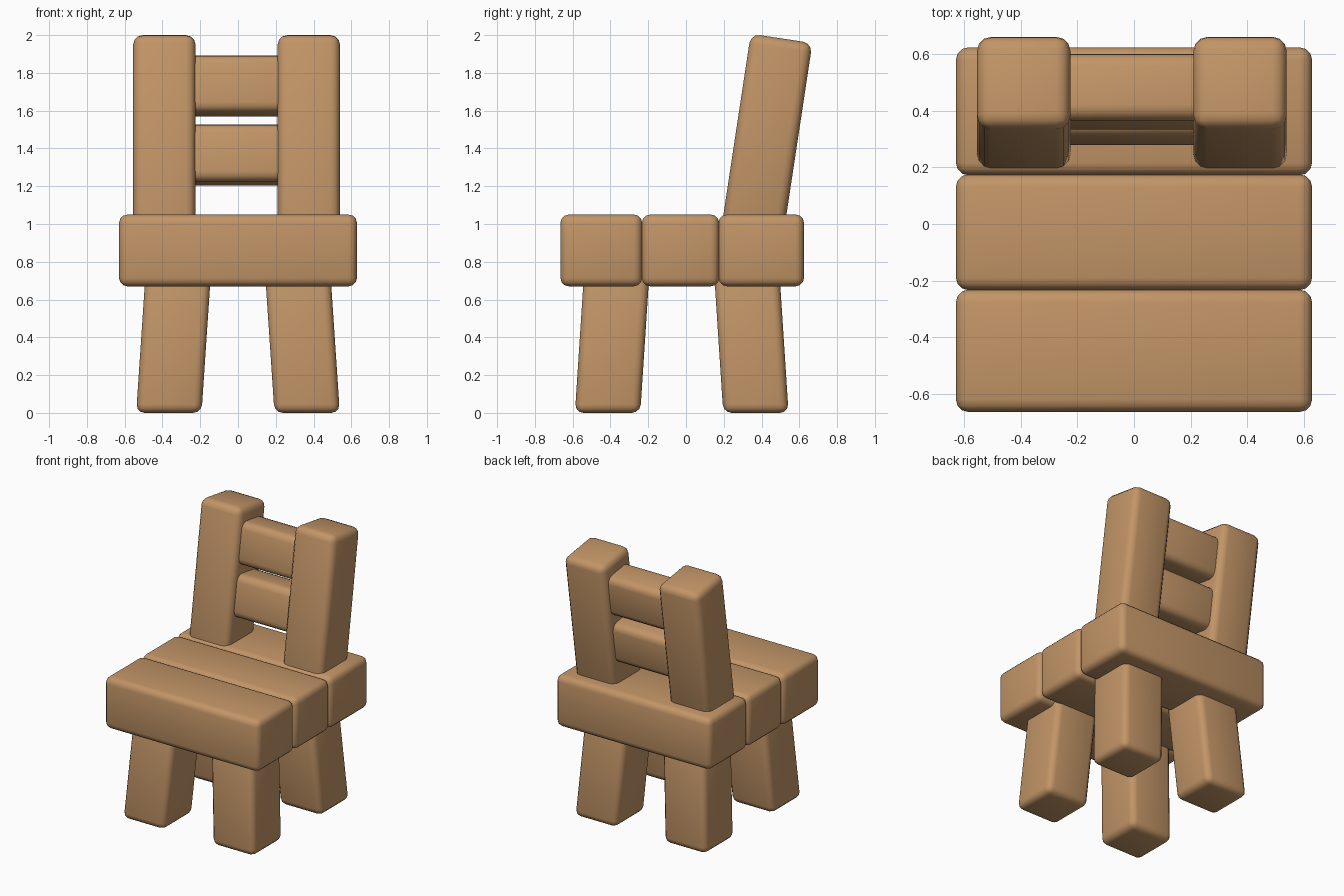
import bpy, bmesh, math
from mathutils import Matrix, Vector

if "Cube" in bpy.data.objects:
    bpy.data.objects.remove(bpy.data.objects["Cube"])

wood = bpy.data.materials.new("light_brown_wood")
wood.diffuse_color = (0.54, 0.30, 0.135, 1)
wood.use_nodes = True
wood.node_tree.nodes["Principled BSDF"].inputs["Base Color"].default_value = wood.diffuse_color


def block(name, lo, hi, matrix=None, bevel=0.05):
    """Rounded box between two corners, optionally transformed."""
    lo, hi = Vector(lo), Vector(hi)
    bm = bmesh.new()
    bmesh.ops.create_cube(bm, size=1)
    bmesh.ops.scale(bm, vec=hi - lo, verts=bm.verts)
    bmesh.ops.translate(bm, vec=(lo + hi) / 2, verts=bm.verts)
    bmesh.ops.bevel(bm, geom=bm.edges[:], offset=bevel, segments=3,
                    profile=0.5, affect='EDGES', clamp_overlap=True)
    if matrix is not None:
        bm.transform(matrix)
    for f in bm.faces:
        f.smooth = True
    mesh = bpy.data.meshes.new(name)
    bm.to_mesh(mesh)
    bm.free()
    mesh.materials.append(wood)
    obj = bpy.data.objects.new(name, mesh)
    bpy.context.collection.objects.link(obj)
    return obj


# Three seat planks
for name, y0, y1 in (("seat_plank_front", -0.665, -0.232),
                     ("seat_plank_middle", -0.234, 0.176),
                     ("seat_plank_back", 0.172, 0.625)):
    block(name, (-0.63, y0, 0.67), (0.63, y1, 1.05), bevel=0.045)

# Four splayed legs, sheared so the feet stay flat
for side, s in (("left", -1), ("right", 1)):
    for row, cy, ky in (("front", -0.415, 0.065), ("back", 0.37, -0.065)):
        shear = Matrix.Identity(4)
        shear[0][2] = -0.067 * s
        shear[1][2] = ky
        shear[0][3] = 0.366 * s
        shear[1][3] = cy
        block(f"{row}_leg_{side}", (-0.173, -0.173, 0), (0.173, 0.173, 0.76),
              shear, bevel=0.045)

# Backrest frame leans backwards from the seat top
lean = math.radians(8.6)
back = Matrix.Translation((0, 0.365, 1.05)) @ Matrix.Rotation(-lean, 4, 'X')

# Back posts
for side, x0, x1 in (("left", -0.555, -0.225), ("right", 0.21, 0.54)):
    block(f"back_post_{side}", (x0, -0.165, -0.1), (x1, 0.165, 0.943), back)

# Back slats between the posts
for name, zc in (("back_slat_lower", 0.318), ("back_slat_upper", 0.688)):
    block(name, (-0.29, -0.12, zc - 0.153), (0.28, 0.12, zc + 0.153), back)
